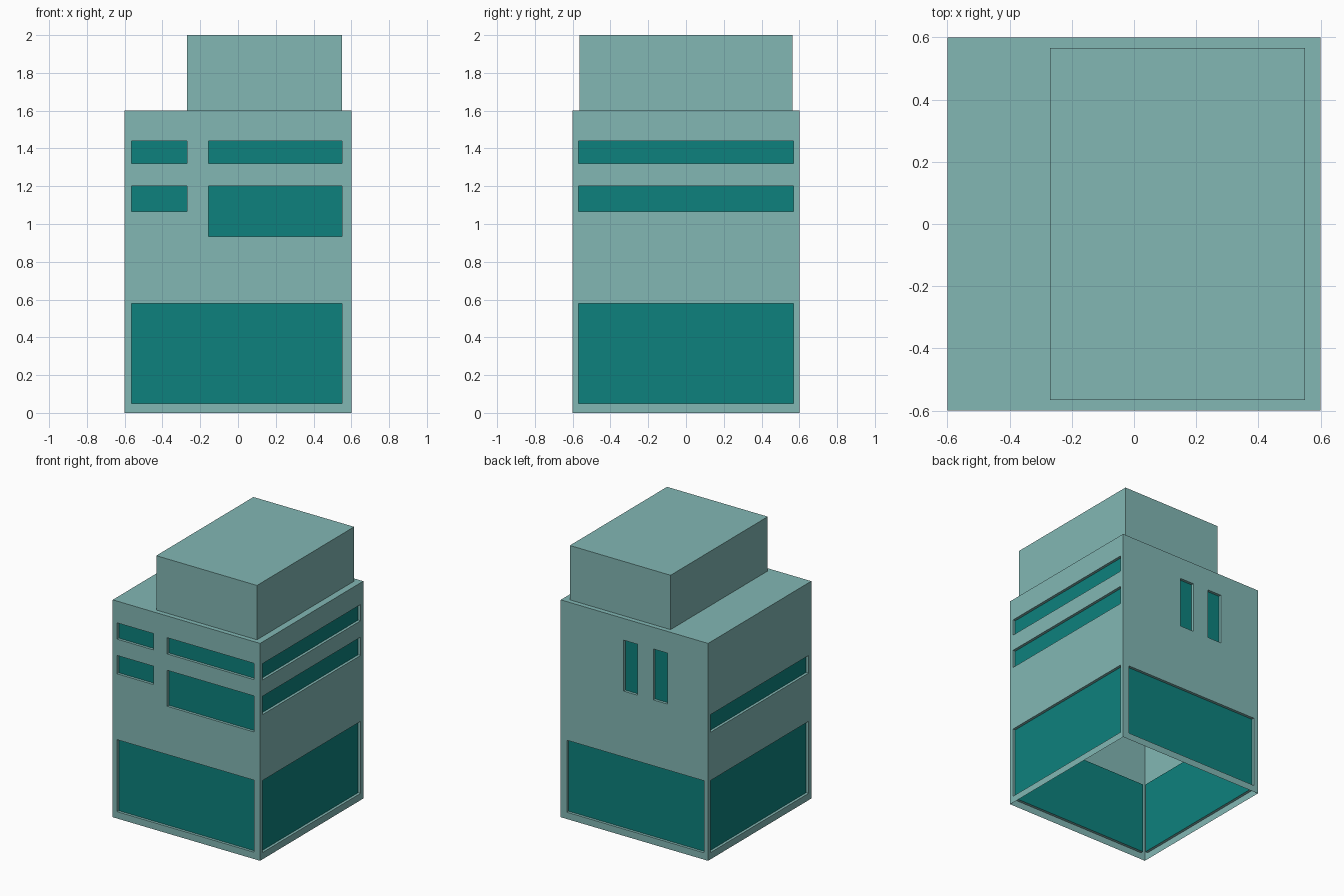
import bpy, bmesh
from mathutils import Vector

if "Cube" in bpy.data.objects:
    bpy.data.objects.remove(bpy.data.objects["Cube"])

HALF, WALL_H, DEPTH = 0.6, 1.6, 0.02


def material(name, rgb):
    m = bpy.data.materials.new(name)
    m.diffuse_color = (*rgb, 1)
    m.use_nodes = True
    m.node_tree.nodes["Principled BSDF"].inputs["Base Color"].default_value = m.diffuse_color
    return m


WALL = material("pale teal wall", (0.223, 0.474, 0.456))
GLASS = material("deep teal glass", (0.004, 0.220, 0.205))


def panel(name, origin, u, v, u_range, v_range, openings, depth=DEPTH, cap=1):
    """Flat panel with rectangular recesses (negative depth pushes outwards)."""
    origin, u, v = Vector(origin), Vector(u), Vector(v)
    n = u.cross(v)
    bm = bmesh.new()

    def corners(u0, u1, v0, v1, d=0):
        return [bm.verts.new(origin + u * a + v * b - n * d)
                for a, b in ((u0, v0), (u1, v0), (u1, v1), (u0, v1))]

    us = sorted({*u_range, *(e for o in openings for e in o[:2])})
    vs = sorted({*v_range, *(e for o in openings for e in o[2:])})
    # wall cells around the openings
    for u0, u1 in zip(us, us[1:]):
        for v0, v1 in zip(vs, vs[1:]):
            cu, cv = (u0 + u1) / 2, (v0 + v1) / 2
            if not any(o[0] < cu < o[1] and o[2] < cv < o[3] for o in openings):
                bm.faces.new(corners(u0, u1, v0, v1))
    # reveals and end face of each opening
    for o in openings:
        p, q = corners(*o), corners(*o, depth)
        bm.faces.new(q).material_index = cap
        for i in range(4):
            j = (i + 1) % 4
            bm.faces.new((p[i], p[j], q[j], q[i]))
    bmesh.ops.remove_doubles(bm, verts=bm.verts, dist=1e-5)
    mesh = bpy.data.meshes.new(name)
    bm.to_mesh(mesh)
    bm.free()
    mesh.materials.append(WALL)
    mesh.materials.append(GLASS)
    bpy.context.collection.objects.link(bpy.data.objects.new(name, mesh))


SPAN, HEIGHT, UP = (-HALF, HALF), (0, WALL_H), (0, 0, 1)
SHOP, HIGH, MID = (0.05, 0.58), (1.32, 1.44), (1.065, 1.20)

# front wall: shop window, small windows left, wide windows right
panel("front_wall", (0, -HALF, 0), (1, 0, 0), UP, SPAN, HEIGHT, [
    (-0.565, 0.55, *SHOP),
    (-0.565, -0.27, *HIGH), (-0.565, -0.27, *MID),
    (-0.157, 0.55, *HIGH), (-0.157, 0.55, 0.935, 1.20)])

# right wall: shop window and two window bands
panel("right_wall", (HALF, 0, 0), (0, 1, 0), UP, SPAN, HEIGHT,
      [(-0.57, 0.57, *z) for z in (SHOP, MID, HIGH)])

# back wall (u runs along -x): shop window and two tall slots
panel("back_wall", (0, HALF, 0), (-1, 0, 0), UP, SPAN, HEIGHT, [
    (-0.55, 0.565, *SHOP),
    (-0.088, 0.025, 1.065, 1.44), (0.155, 0.27, 1.065, 1.44)])

# left wall: shop window and one lower window band
panel("left_wall", (-HALF, 0, 0), (0, -1, 0), UP, SPAN, HEIGHT,
      [(-0.57, 0.57, *SHOP), (-0.57, 0.57, 0.935, 1.065)])

# roof with the raised penthouse block
panel("roof_and_penthouse", (0, 0, WALL_H), (1, 0, 0), (0, 1, 0), SPAN, SPAN,
      [(-0.27, 0.55, -0.565, 0.565)], depth=-0.4, cap=0)
